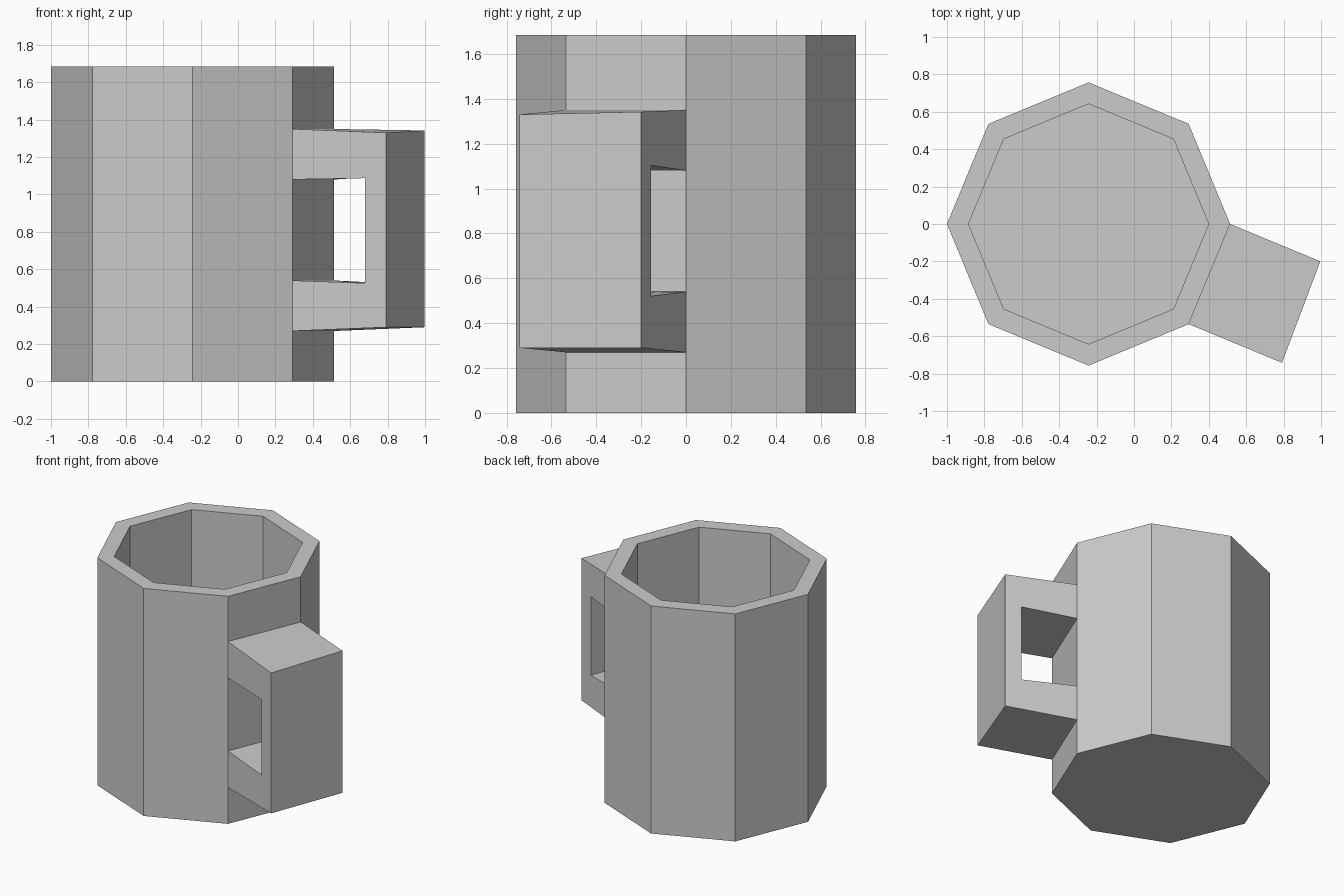
import bpy
from math import cos, sin, pi

if "Cube" in bpy.data.objects:
    bpy.data.objects.remove(bpy.data.objects["Cube"])

CX, SIDES, HEIGHT = -0.243, 8, 1.685
R_OUT, R_IN, FLOOR = 0.757, 0.642, 0.12


def make_object(name, verts, faces):
    mesh = bpy.data.meshes.new(name)
    mesh.from_pydata(verts, [], faces)
    mesh.update()
    obj = bpy.data.objects.new(name, mesh)
    bpy.context.collection.objects.link(obj)
    return obj


def ring(r, z):
    return [(CX + r * cos(2 * pi * i / SIDES), r * sin(2 * pi * i / SIDES), z)
            for i in range(SIDES)]


# Octagonal cup: outer wall, rim, inner wall and the two floors
levels = [(R_OUT, 0), (R_OUT, HEIGHT), (R_IN, HEIGHT), (R_IN, FLOOR)]
verts = [v for r, z in levels for v in ring(r, z)]
faces = [(k * SIDES + i, k * SIDES + (i + 1) % SIDES,
          (k + 1) * SIDES + (i + 1) % SIDES, (k + 1) * SIDES + i)
         for k in range(len(levels) - 1) for i in range(SIDES)]
faces.append(tuple(reversed(range(SIDES))))
faces.append(tuple(range(3 * SIDES, 4 * SIDES)))
make_object("cup_body", verts, faces)

# Handle: C-shaped side profiles (distance from wall, height), bridged across one wall face
near_profile = [(0, 0.27), (0.54, 0.29), (0.54, 1.33), (0, 1.35),
                (0, 1.08), (0.418, 1.087), (0.418, 0.526), (0, 0.54)]
far_profile = [(0, 0.27), (0.522, 0.29), (0.522, 1.342), (0, 1.35),
               (0, 1.08), (0.405, 1.103), (0.405, 0.521), (0, 0.54)]
normal = (cos(pi / 8), -sin(pi / 8))
near = (CX + R_OUT * cos(pi / 4), -R_OUT * sin(pi / 4))
far = (CX + R_OUT, 0)


def side(base, profile):
    return [(base[0] + normal[0] * d, base[1] + normal[1] * d, z) for d, z in profile]


n = len(near_profile)
verts = side(near, near_profile) + side(far, far_profile)
side_quads = [(0, 1, 6, 7), (1, 2, 5, 6), (2, 3, 4, 5)]
faces = side_quads + [tuple(n + i for i in reversed(q)) for q in side_quads]
faces += [(i, n + i, n + (i + 1) % n, (i + 1) % n) for i in range(n) if i not in (3, 7)]
make_object("handle", verts, faces)
